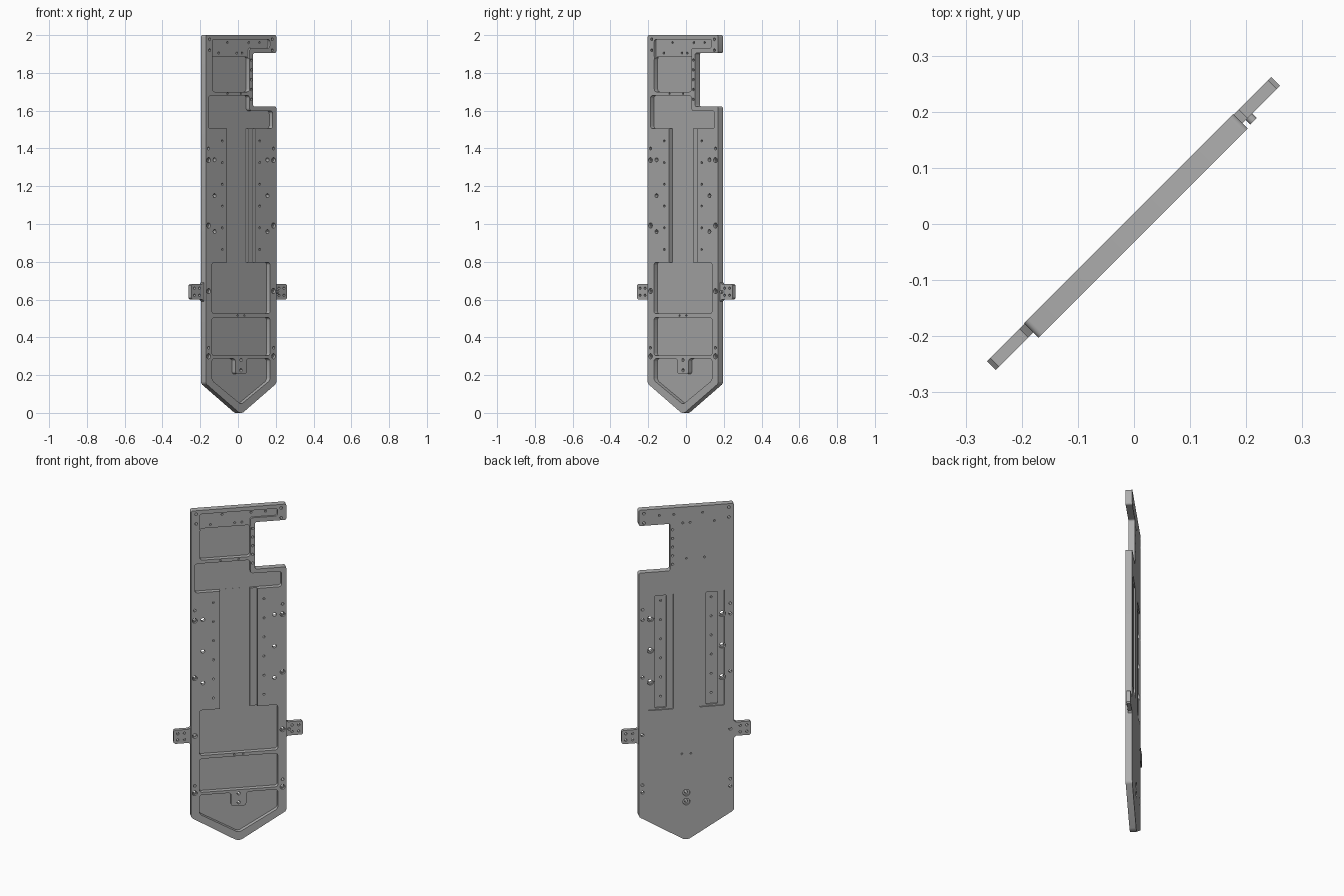
import bpy, bmesh, math
from mathutils import Matrix

cube = bpy.data.objects.get("Cube")
if cube:
    bpy.data.objects.remove(cube)

FRONT, BACK = 0.023, -0.0135     # plate faces, measured along the plate normal
FLOOR = -0.003                   # deep pocket floor
TURN = Matrix.Rotation(math.radians(45), 4, 'Z')

metal = bpy.data.materials.new("grey metal")
metal.use_nodes = True
grey = (0.42, 0.42, 0.42, 1)
metal.diffuse_color = grey
metal.node_tree.nodes["Principled BSDF"].inputs["Base Color"].default_value = grey


def prism(outline, low, high, radius=0.015):
    """Rounded outline in (across, height), extruded between two depths."""
    bm = bmesh.new()
    verts = [bm.verts.new((u, -low, z)) for u, z in outline]
    bm.faces.new(verts)
    if radius:
        bmesh.ops.bevel(bm, geom=verts, offset=radius, segments=4,
                        profile=0.5, affect='VERTICES')
    side = bmesh.ops.extrude_face_region(bm, geom=bm.faces[:])["geom"]
    bmesh.ops.translate(bm, vec=(0, low - high, 0),
                        verts=[v for v in side if isinstance(v, bmesh.types.BMVert)])
    bmesh.ops.recalc_face_normals(bm, faces=bm.faces[:])
    return bm


def box(u0, u1, z0, z1):
    return [(u0, z0), (u1, z0), (u1, z1), (u0, z1)]


def disc(u, z, r, low, high, sides=14):
    ring = [(u + r * math.cos(math.tau * i / sides),
             z + r * math.sin(math.tau * i / sides)) for i in range(sides)]
    return prism(ring, low, high, 0)


def make(name, parts):
    mesh = bpy.data.meshes.new(name)
    total = bmesh.new()
    for part in parts:
        part.to_mesh(mesh)
        total.from_mesh(mesh)
        part.free()
    total.to_mesh(mesh)
    total.free()
    ob = bpy.data.objects.new(name, mesh)
    bpy.context.collection.objects.link(ob)
    ob.data.materials.append(metal)
    return ob


def carve(ob, parts):
    cutter = make("cutter", parts)
    cutter.hide_render = True
    mod = ob.modifiers.new("cut", 'BOOLEAN')
    mod.operation, mod.solver, mod.object = 'DIFFERENCE', 'EXACT', cutter
    bpy.context.view_layer.objects.active = ob
    bpy.ops.object.modifier_apply(modifier=mod.name)
    bpy.data.objects.remove(cutter)


def finish(ob):
    ob.matrix_world = TURN
    bpy.ops.object.select_all(action='DESELECT')
    ob.select_set(True)
    bpy.context.view_layer.objects.active = ob
    bpy.ops.object.shade_smooth_by_angle(angle=math.radians(30))


OUT = 0.05   # cutters reach past the plate faces

# Main plate with a pointed foot and a notch near the top
W = 0.264
plate = make("main_plate", [prism(
    [(-0.012, 0), (0.012, 0), (W, 0.155), (W, 1.622), (0.09, 1.622),
     (0.09, 1.905), (W, 1.905), (W, 2), (-W, 2), (-W, 0.155)], BACK, FRONT, 0.011)])

# Deep front pockets, top to bottom
pockets = [
    box(-0.215, 0.064, 1.70, 1.885),
    [(-0.243, 1.505), (0.237, 1.505), (0.237, 1.598), (0.064, 1.598),
     (0.064, 1.68), (-0.243, 1.68)],
    box(-0.217, 0.217, 0.525, 0.797),
    box(-0.217, 0.217, 0.303, 0.505),
    [(0, 0.045), (0.217, 0.172), (0.217, 0.287), (0.042, 0.287), (0.042, 0.205),
     (-0.042, 0.205), (-0.042, 0.287), (-0.217, 0.287), (-0.217, 0.172)],
]
carve(plate, [prism(p, FLOOR, OUT) for p in pockets])

# Long centre channel with a raised ledge on one side
carve(plate, [prism(box(-0.104, 0.064, 0.78, 1.52), FLOOR + 0.0004, OUT, 0)])
carve(plate, [prism(box(0.05, 0.104, 0.79, 1.512), 0.01, OUT, 0)])

# Shallow stepped recess along the top arm
carve(plate, [prism([(-0.215, 1.875), (0.0645, 1.875), (0.0645, 1.932), (0.215, 1.932),
                     (0.215, 1.977), (-0.215, 1.977)], 0.011, OUT, 0.012)])

# Stepped grooves on the back
sides = (-1, 1)
carve(plate, [prism(box(s * 0.141 - 0.069, s * 0.141 + 0.069, 0.79, 1.485),
                    -OUT, BACK + 0.007, 0.006) for s in sides])
carve(plate, [prism(box(s * 0.142 - 0.032, s * 0.142 + 0.032, 0.80, 1.475),
                    -OUT, BACK + 0.016, 0.006) for s in sides])

# Counterbores, front rims and back spot faces
heads = [disc(s * 0.243, z, 0.014, 0.008, OUT) for s in sides
         for z in (1.338, 0.992, 0.645, 0.30)]
heads += [disc(s * 0.198, z, 0.019, -OUT, BACK + 0.014) for s in sides
          for z in (1.34, 1.15, 0.96)]
heads += [disc(0, z, 0.02, -OUT, BACK + 0.01) for z in (0.28, 0.226)]
carve(plate, heads)

# Through holes
holes = []
for s in sides:
    holes += [(s * 0.243, z, 0.009) for z in (1.338, 0.992, 0.645, 0.30)]
    holes += [(s * 0.198, z, 0.011) for z in (1.34, 1.15, 0.96)]
    holes += [(s * 0.14, 0.865 + 0.115 * i, 0.006) for i in range(6)]
    holes += [(s * 0.243, z, 0.008) for z in (1.40, 0.345)]
    holes += [(s * 0.235, z, 0.008) for z in (1.92, 1.985 - 0.007)]
    holes += [(s * 0.025, 0.515, 0.005), (s * 0.05 - 0.05, 1.69, 0.005)]
holes += [(0, z, 0.009) for z in (0.28, 0.226)]
holes += [(0.077, 1.66 + 0.052 * i, 0.007) for i in range(5)]
holes += [(u, 1.905, 0.006) for u in (-0.155, -0.02, 0.02)]
holes += [(u, 1.96, 0.006) for u in (-0.09, 0.07, 0.15)]
carve(plate, [disc(u, z, r, -OUT, OUT, 12) for u, z, r in holes])
finish(plate)

# Mounting ears with flared roots and four holes each
for s, name in ((-1, "right_ear"), (1, "left_ear")):
    shape = [(W - 0.003, 0.588), (W + 0.004, 0.594), (W + 0.012, 0.6), (0.35, 0.6),
             (0.358, 0.608), (0.358, 0.674), (0.35, 0.682), (W + 0.012, 0.682),
             (W + 0.004, 0.688), (W - 0.003, 0.694)]
    ear = make(name, [prism([(s * u, z) for u, z in shape], BACK + 0.001, 0.0095, 0)])
    carve(ear, [disc(s * u, z, 0.007, -OUT, OUT, 12)
                for u in (0.298, 0.335) for z in (0.622, 0.66)])
    finish(ear)

# Small locating pin on one ear
finish(make("ear_pin", [disc(0.28, 0.641, 0.008, 0.005, 0.021)]))
